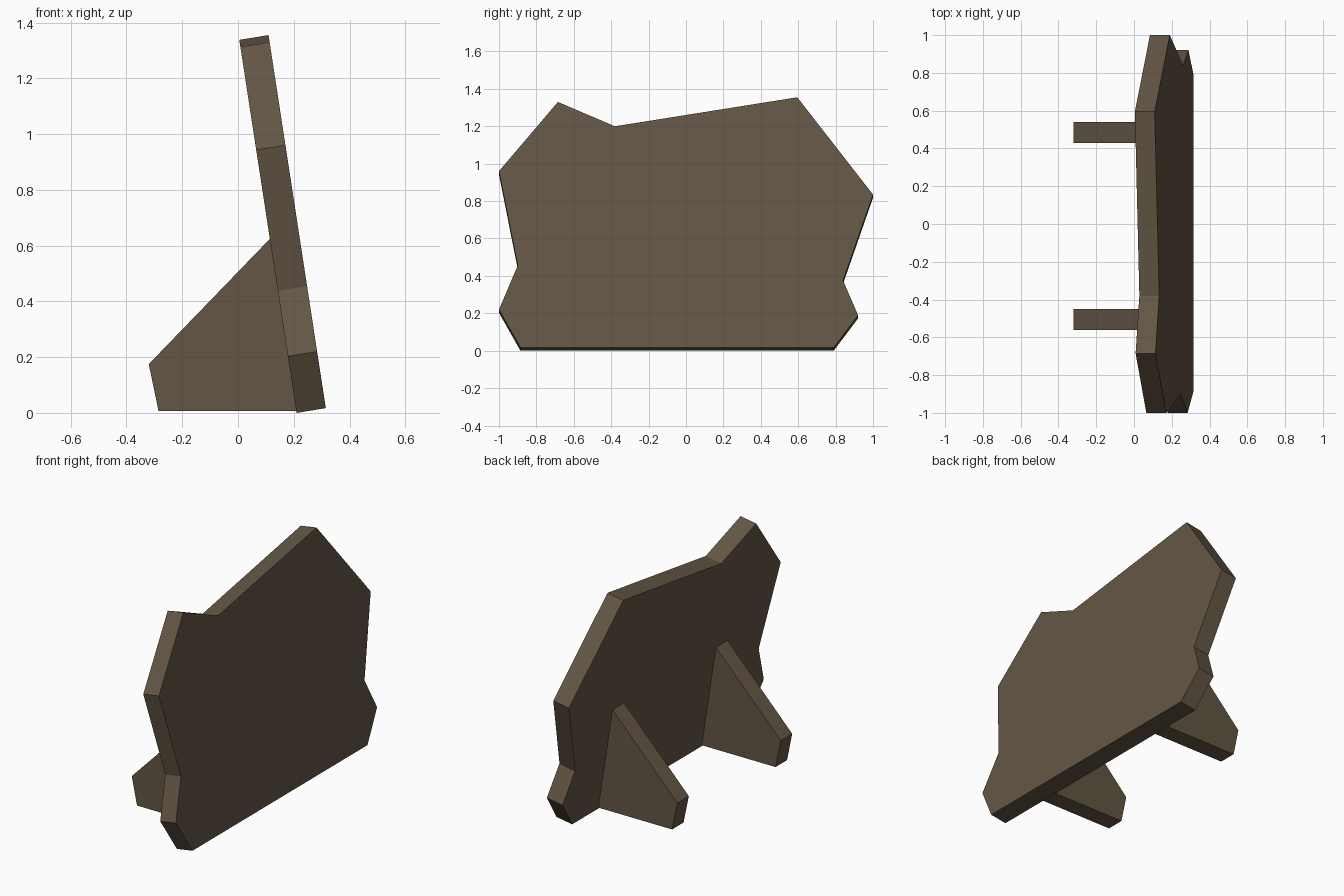
import bpy
import bmesh
from mathutils import Vector

cube = bpy.data.objects.get("Cube")
if cube:
    bpy.data.objects.remove(cube, do_unlink=True)


def make_material(name, rgb):
    mat = bpy.data.materials.new(name)
    mat.use_nodes = True
    color = (*rgb, 1.0)
    mat.diffuse_color = color
    mat.node_tree.nodes["Principled BSDF"].inputs["Base Color"].default_value = color
    return mat


def extrude_outline(name, points, offset, mat):
    """Flat outline pushed along an offset into a solid slab."""
    bm = bmesh.new()
    face = bm.faces.new([bm.verts.new(p) for p in points])
    result = bmesh.ops.extrude_face_region(bm, geom=[face], use_keep_orig=True)
    moved = [g for g in result["geom"] if isinstance(g, bmesh.types.BMVert)]
    bmesh.ops.translate(bm, verts=moved, vec=Vector(offset))
    bmesh.ops.recalc_face_normals(bm, faces=bm.faces)
    mesh = bpy.data.meshes.new(name)
    bm.to_mesh(mesh)
    bm.free()
    mesh.materials.append(mat)
    obj = bpy.data.objects.new(name, mesh)
    bpy.context.collection.objects.link(obj)
    return obj


wood = make_material("dark brown wood", (0.125, 0.093, 0.058))

# Leaning board with a jagged outline, given as (y, z) on its front face
outline = [(-0.885, 0.017), (-1.0, 0.22), (-0.9, 0.455), (-1.0, 0.96),
           (-0.685, 1.33), (-0.38, 1.2), (0.595, 1.355), (1.0, 0.835),
           (0.84, 0.375), (0.92, 0.19), (0.79, 0.017)]
lean = 0.1535
board = [(0.315 - lean * (z - 0.017), y, z) for y, z in outline]
extrude_outline("board", board, (-0.105, 0, -0.017), wood)

# Two wedge props behind the board, as (x, z) side profiles
prop = [(-0.32, 0.175), (-0.285, 0.006), (0.225, 0.006), (0.13, 0.625), (0.115, 0.625)]
for name, y in (("left_prop", 0.43), ("right_prop", -0.56)):
    extrude_outline(name, [(x, y, z) for x, z in prop], (0, 0.11, 0), wood)
